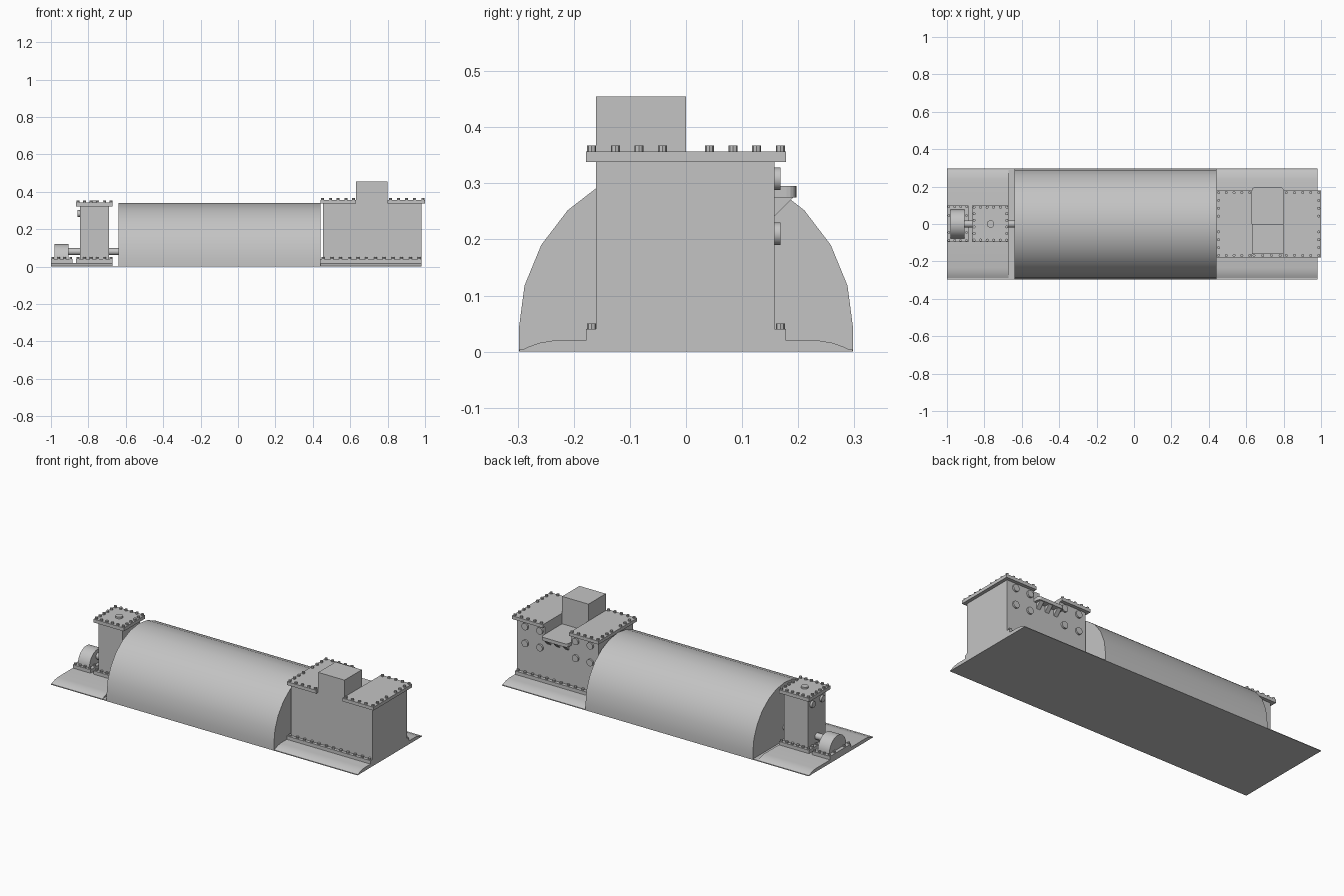
import bpy, bmesh
from math import cos, sin, pi, radians
from mathutils import Matrix, Vector

if "Cube" in bpy.data.objects:
    bpy.data.objects.remove(bpy.data.objects["Cube"])

grey = bpy.data.materials.new("plain_grey")
grey.use_nodes = True
grey.diffuse_color = (0.55, 0.55, 0.55, 1)
grey.node_tree.nodes["Principled BSDF"].inputs["Base Color"].default_value = (0.55, 0.55, 0.55, 1)


def finish(name, bm, smooth=False):
    bmesh.ops.recalc_face_normals(bm, faces=bm.faces)
    mesh = bpy.data.meshes.new(name)
    bm.to_mesh(mesh)
    bm.free()
    mesh.materials.append(grey)
    obj = bpy.data.objects.new(name, mesh)
    bpy.context.collection.objects.link(obj)
    if smooth:
        bpy.ops.object.select_all(action="DESELECT")
        obj.select_set(True)
        bpy.context.view_layer.objects.active = obj
        bpy.ops.object.shade_smooth_by_angle(angle=radians(35))
    return obj


def box(name, x, y, z):
    bm = bmesh.new()
    bmesh.ops.create_cube(bm, size=1)
    for v in bm.verts:
        v.co = Vector([(r[0] + r[1]) / 2 + c * (r[1] - r[0]) for c, r in zip(v.co, (x, y, z))])
    return finish(name, bm)


def extrude(name, points, direction, smooth=False):
    bm = bmesh.new()
    face = bm.faces.new([bm.verts.new(p) for p in points])
    new = bmesh.ops.extrude_face_region(bm, geom=[face])["geom"]
    bmesh.ops.translate(bm, vec=direction, verts=[g for g in new if isinstance(g, bmesh.types.BMVert)])
    # the start face stays as the closing cap
    if not face.is_valid or len(bm.faces) < len(points) + 2:
        bmesh.ops.holes_fill(bm, edges=bm.edges)
    return finish(name, bm, smooth)


def discs(name, spots, radius, depth, axis="Z", sides=8, smooth=False):
    """Cylinders centred on the given spots, joined in one mesh."""
    turn = {"Z": Matrix(), "X": Matrix.Rotation(pi / 2, 4, "Y"), "Y": Matrix.Rotation(pi / 2, 4, "X")}[axis]
    bm = bmesh.new()
    for s in spots:
        bmesh.ops.create_cone(bm, cap_ends=True, segments=sides, radius1=radius, radius2=radius,
                              depth=depth, matrix=Matrix.Translation(s) @ turn)
    return finish(name, bm, smooth)


def spread(a, b, n):
    return [a + (b - a) * i / (n - 1) for i in range(n)]


def combine(target, other, operation):
    mod = target.modifiers.new(operation.lower(), "BOOLEAN")
    mod.operation, mod.object, mod.solver = operation, other, "EXACT"
    bpy.context.view_layer.objects.active = target
    bpy.ops.object.select_all(action="DESELECT")
    target.select_set(True)
    bpy.ops.object.modifier_apply(modifier=mod.name)
    bpy.data.objects.remove(other)


# Ground plate with curved skirts at both ends
box("ground_plate", (-1, 0.98), (-0.297, 0.297), (0, 0.004))
half = [(0.298, 0), (0.28, 0.009), (0.26, 0.016), (0.235, 0.02)]
skirt = half + [(-y, z) for y, z in reversed(half)]
for name, x0, x1 in (("left_skirt", 0.44, 0.98), ("right_skirt", -1, -0.67)):
    extrude(name, [(x0, y, z) for y, z in skirt], (x1 - x0, 0, 0), True)

# Half-round main vessel
arch = [(-0.64, 0.298, 0)]
arch += [(-0.64, 0.298 * cos(pi * i / 12), 0.04 + 0.3 * sin(pi * i / 12)) for i in range(13)]
arch += [(-0.64, -0.298, 0)]
extrude("main_vessel", arch, (1.08, 0, 0), True)

# Large end housing: raised block at the front, open notch at the back
housing = box("large_housing", (0.455, 0.98), (-0.16, 0.158), (0.01, 0.345))
combine(housing, box("notch_cutter", (0.63, 0.8), (0, 0.3), (0.285, 0.5)), "DIFFERENCE")
combine(housing, box("raised_block", (0.63, 0.8), (-0.16, 0), (0.2, 0.455)), "UNION")
box("housing_foot", (0.44, 0.98), (-0.178, 0.178), (0.015, 0.04))
box("inner_lid", (0.44, 0.63), (-0.178, 0.178), (0.338, 0.357))
box("outer_lid", (0.8, 1), (-0.178, 0.178), (0.338, 0.357))

# Chute floor with rounded lip and triangular brackets
r = 0.018
lip = [(0.63, 0), (0.8, 0)]
lip += [(0.8 - r + r * cos(a), 0.197 - r + r * sin(a)) for a in spread(0, pi / 2, 5)]
lip += [(0.63 + r + r * cos(a), 0.197 - r + r * sin(a)) for a in spread(pi / 2, pi, 5)]
extrude("chute_floor", [(x, y, 0.275) for x, y in lip], (0, 0, 0.02))
for i, x in enumerate((0.645, 0.703, 0.761)):
    extrude("chute_bracket_%d" % (i + 1), [(x, 0.156, 0.24), (x, 0.192, 0.276), (x, 0.156, 0.276)], (0.024, 0, 0))

# Bolts of the large housing
lid_x = spread(0.452, 0.618, 5) + spread(0.815, 0.988, 5)
rows = [(x, y) for x in lid_x for y in (-0.168, 0.168)]
rows += [(x, y) for x in (0.452, 0.988) for y in (-0.126, -0.084, -0.042, 0.042, 0.084, 0.126)]
discs("lid_bolts", [(x, y, 0.361) for x, y in rows], 0.008, 0.012)
discs("foot_bolts", [(x, y, 0.044) for x in spread(0.455, 0.968, 12) for y in (-0.168, 0.168)], 0.008, 0.012)
discs("rear_studs", [(x, 0.162, z) for x in (0.505, 0.6, 0.83, 0.925) for z in (0.21, 0.308)],
      0.02, 0.012, "Y", 16, True)

# Small tower with lid and foot
box("small_tower", (-0.845, -0.69), (-0.08, 0.08), (0.01, 0.33))
tower_rows = [(x, y) for x in spread(-0.855, -0.68, 6) for y in (-0.086, 0.09)]
tower_rows += [(x, y) for x in (-0.855, -0.68) for y in spread(-0.086, 0.09, 6)[1:-1]]
for part, z in (("lid", 0.322), ("foot", 0.02)):
    box("tower_" + part, (-0.865, -0.67), (-0.096, 0.1), (z, z + 0.02))
    discs("tower_%s_bolts" % part, [(x, y, z + 0.024) for x, y in tower_rows], 0.008, 0.012)
discs("tower_cap", [(-0.767, 0, 0.346)], 0.02, 0.012, sides=16, smooth=True)
discs("tower_studs", [(-0.85, y, 0.283) for y in (-0.045, 0.045)], 0.019, 0.014, "X", 16, True)

# Half-round motor on its foot, with shaft running through the tower
box("motor_foot", (-1, -0.885), (-0.096, 0.1), (0.015, 0.04))
drum = [(-0.98, 0.078 * cos(a), 0.04 + 0.08 * sin(a)) for a in spread(0, pi, 17)]
extrude("motor", drum, (0.075, 0, 0), True)
motor_rows = [(x, y) for x in spread(-0.99, -0.895, 4) for y in (-0.088, 0.092)]
motor_rows += [(x, y) for x in (-0.99, -0.895) for y in (-0.045, 0.045)]
discs("motor_foot_bolts", [(x, y, 0.044) for x, y in motor_rows], 0.007, 0.012)
discs("shaft", [(-0.77, 0, 0.08)], 0.019, 0.28, "X", 16, True)
